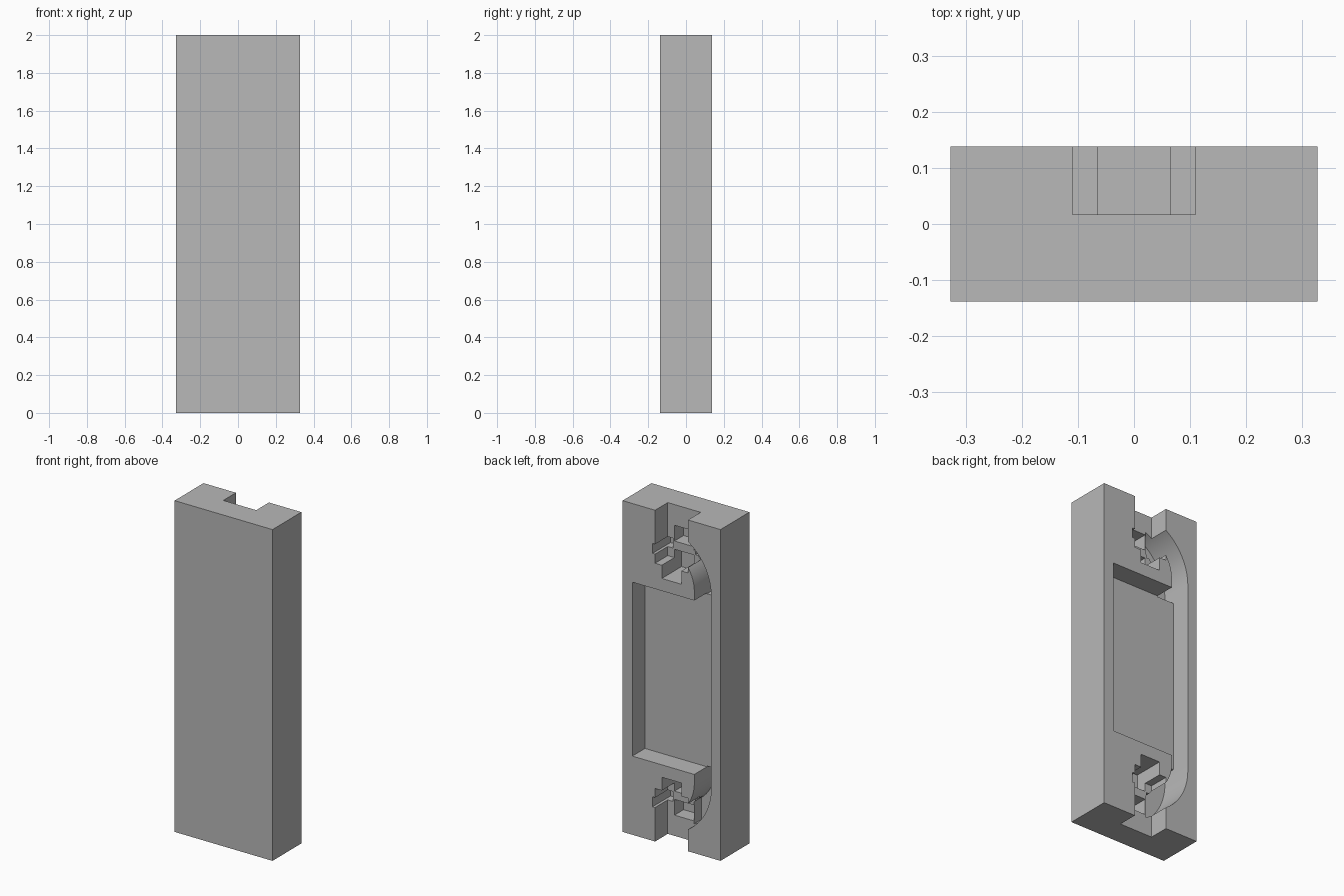
import bpy
import bmesh
import math

default = bpy.data.objects.get("Cube")
if default:
    bpy.data.objects.remove(default, do_unlink=True)

HALF_W, HALF_D, HEIGHT = 0.327, 0.138, 2.0
FLOOR = 0.017      # main recess floor
DEEP = -0.055      # wire channel floor

grey = bpy.data.materials.new("plain_grey")
grey.use_nodes = True
grey.diffuse_color = (0.48, 0.48, 0.48, 1)
grey.node_tree.nodes["Principled BSDF"].inputs["Base Color"].default_value = (0.48, 0.48, 0.48, 1)


def prism(name, outline, y0, y1):
    """Extrude an x-z outline from y0 to y1."""
    bm = bmesh.new()
    face = bm.faces.new([bm.verts.new((x, y0, z)) for x, z in outline])
    extruded = bmesh.ops.extrude_face_region(bm, geom=[face])["geom"]
    moved = [v for v in extruded if isinstance(v, bmesh.types.BMVert)]
    bmesh.ops.translate(bm, verts=moved, vec=(0, y1 - y0, 0))
    bmesh.ops.recalc_face_normals(bm, faces=bm.faces)
    mesh = bpy.data.meshes.new(name)
    bm.to_mesh(mesh)
    bm.free()
    mesh.materials.append(grey)
    obj = bpy.data.objects.new(name, mesh)
    bpy.context.collection.objects.link(obj)
    return obj


def rect(x0, x1, z0, z1):
    return [(x0, z0), (x1, z0), (x1, z1), (x0, z1)]


def arc(cx, cz, radius, start, end, steps=20):
    angles = [math.radians(start + (end - start) * i / steps) for i in range(steps + 1)]
    return [(cx + radius * math.cos(a), cz + radius * math.sin(a)) for a in angles]


# Solid block
body = prism("holder_body", rect(-HALF_W, HALF_W, 0, HEIGHT), -HALF_D, HALF_D)


def carve(outline, floor):
    """Cut an outline into the back of the block down to the given floor."""
    cutter = prism("recess_cutter", outline, floor, HALF_D + 0.1)
    cutter.hide_render = True
    mod = body.modifiers.new("recess", "BOOLEAN")
    mod.operation = "DIFFERENCE"
    mod.solver = "EXACT"
    mod.object = cutter
    bpy.context.view_layer.update()
    graph = bpy.context.evaluated_depsgraph_get()
    result = bpy.data.meshes.new_from_object(body.evaluated_get(graph))
    body.modifiers.clear()
    body.data = result
    bpy.data.objects.remove(cutter, do_unlink=True)


# Central rectangular pocket
carve(rect(-0.265, 0.262, 0.475, 1.525), FLOOR)

# Curved wire channel outline, from the pocket up into the end slot
channel = ([(-0.265, 1.52)] + arc(0.08, 1.58, 0.345, 180, 115)
           + arc(0.08, 1.58, 0.232, 129, 180) + [(-0.152, 1.52)])

# End recesses, outline and floor
recesses = [
    (rect(-0.11, 0.11, 1.68, 2.1), FLOOR),        # open end slot
    (channel, DEEP),                              # wire channel
    (rect(-0.065, 0.065, 1.60, 1.73), -0.05),     # narrow slot
    (rect(-0.065, 0.065, 1.78, 1.875), -0.07),    # contact hole
    (rect(0.075, 0.127, 1.735, 1.795), -0.033),   # clip notch
    (rect(-0.127, -0.075, 1.735, 1.795), -0.033),
]
for outline, floor in recesses:
    carve(outline, floor)
    carve([(x, HEIGHT - z) for x, z in outline], floor)

# Smooth the curved channel, keep all other edges sharp
bpy.ops.object.select_all(action="DESELECT")
body.select_set(True)
bpy.context.view_layer.objects.active = body
bpy.ops.object.shade_smooth_by_angle(angle=math.radians(25))
